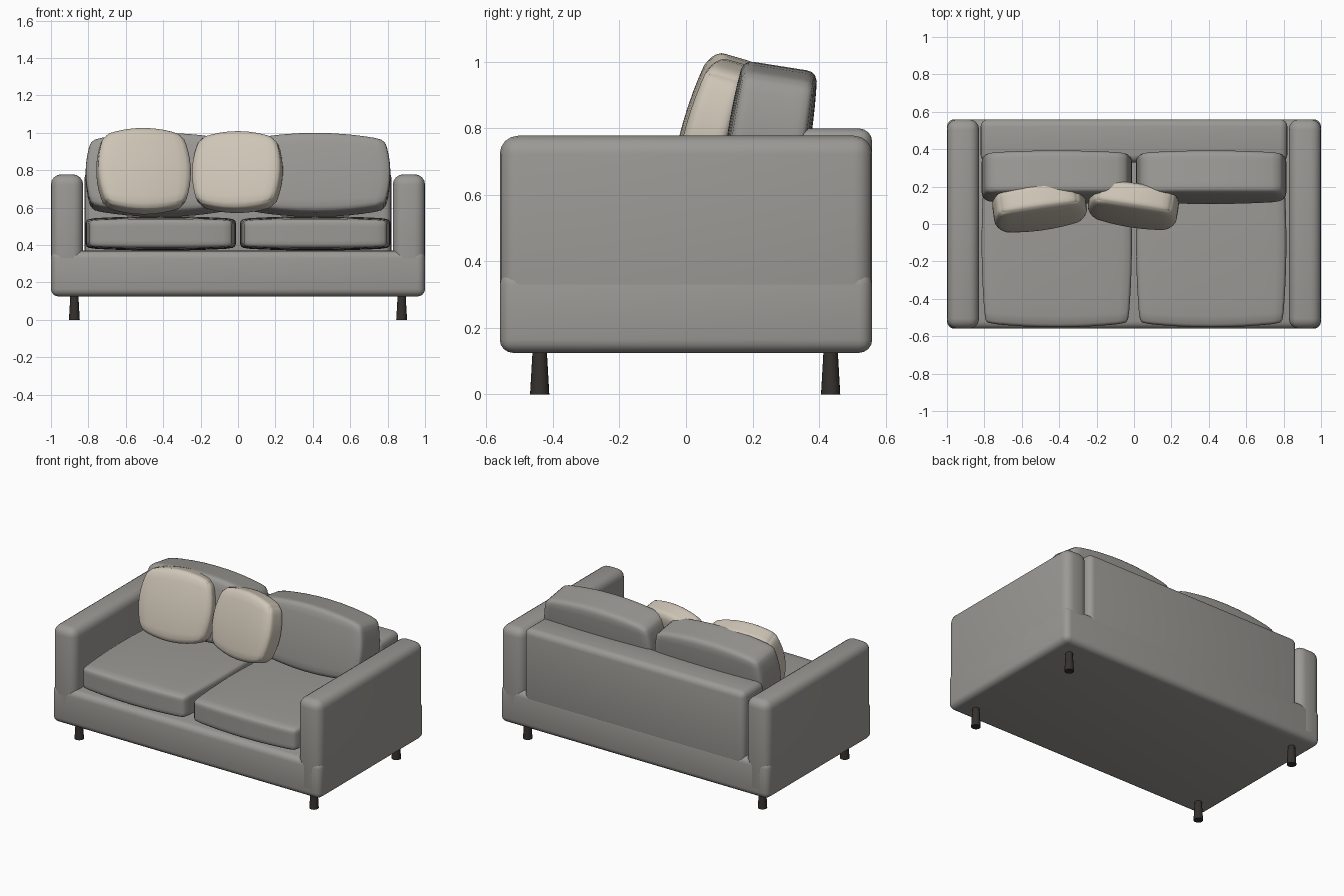
import bpy, bmesh
from math import sin, pi, radians
from mathutils import Vector

if "Cube" in bpy.data.objects:
    bpy.data.objects.remove(bpy.data.objects["Cube"])


def material(name, rgb):
    m = bpy.data.materials.new(name)
    m.diffuse_color = (*rgb, 1)
    m.use_nodes = True
    m.node_tree.nodes["Principled BSDF"].inputs["Base Color"].default_value = m.diffuse_color
    return m


FABRIC = material("grey_fabric", (0.33, 0.32, 0.30))
BEIGE = material("beige_fabric", (0.62, 0.56, 0.47))
DARK = material("dark_wood", (0.035, 0.03, 0.027))


def finish(bm, name, mat, angle=40):
    me = bpy.data.meshes.new(name)
    bm.to_mesh(me)
    bm.free()
    me.materials.append(mat)
    ob = bpy.data.objects.new(name, me)
    bpy.context.collection.objects.link(ob)
    bpy.ops.object.select_all(action='DESELECT')
    ob.select_set(True)
    bpy.context.view_layer.objects.active = ob
    bpy.ops.object.shade_smooth_by_angle(angle=radians(angle))
    return ob


def rounded_box(name, lo, hi, radius):
    lo, hi = Vector(lo), Vector(hi)
    bm = bmesh.new()
    bmesh.ops.create_cube(bm, size=1)
    for v in bm.verts:
        v.co = (lo + hi) / 2 + v.co * (hi - lo)
    bmesh.ops.bevel(bm, geom=bm.edges[:], offset=radius, segments=4,
                    profile=0.5, affect='EDGES')
    return finish(bm, name, FABRIC)


def cushion(name, centre, half, pinch, radius, mat, tilt=0, yaw=0):
    """Puffed box: each face bulges, so edges and corners are drawn in."""
    bm = bmesh.new()
    bmesh.ops.create_cube(bm, size=2)
    bmesh.ops.subdivide_edges(bm, edges=bm.edges[:], cuts=11, use_grid_fill=True)
    for v in bm.verts:
        p = Vector([sin(c * pi / 2) for c in v.co])
        q = Vector([p[i] * half[i] for i in range(3)])
        inner = Vector([max(-half[i] + radius, min(half[i] - radius, q[i])) for i in range(3)])
        d = q - inner
        if d.length > 1e-6:
            q = inner + d.normalized() * min(radius, d.length)
        for i in range(3):
            j, k = (i + 1) % 3, (i + 2) % 3
            a = p[j] ** 2 if half[j] > 0.15 else 0
            b = p[k] ** 2 if half[k] > 0.15 else 0
            q[i] *= 1 - pinch[i] * (a + b - a * b * 0.5)
        v.co = q
    ob = finish(bm, name, mat)
    ob.location = centre
    ob.rotation_euler = (radians(tilt), 0, radians(yaw))
    return ob


# Frame
rounded_box("base", (-1, -0.56, 0.125), (1, 0.56, 0.37), 0.04)
rounded_box("backrest", (-0.82, 0.33, 0.30), (0.82, 0.56, 0.80), 0.04)

for s, side in ((-1, "left"), (1, "right")):
    xs = sorted((s * 0.828, s * 1.0))
    rounded_box(side + "_arm", (xs[0], -0.56, 0.13), (xs[1], 0.56, 0.778), 0.055)

    # Seat and back cushions
    cushion(side + "_seat_cushion", (s * 0.413, -0.10, 0.462), (0.402, 0.452, 0.092),
            (0.05, 0.05, 0.14), 0.03, FABRIC)
    cushion(side + "_back_cushion", (s * 0.413, 0.25, 0.775), (0.402, 0.125, 0.215),
            (0.08, 0.10, 0.17), 0.03, FABRIC, tilt=-9)

    # Tapered legs
    for y, end in ((-0.44, "front"), (0.435, "back")):
        bm = bmesh.new()
        bmesh.ops.create_cone(bm, cap_ends=True, segments=20, radius1=0.029,
                              radius2=0.021, depth=0.14)
        leg = finish(bm, f"{end}_{side}_leg", DARK)
        leg.location = (s * 0.875, y, 0.07)

# Throw pillows
cushion("left_throw_pillow", (-0.505, 0.09, 0.795), (0.25, 0.088, 0.228),
        (0.15, 0.22, 0.17), 0.035, BEIGE, tilt=-16, yaw=8)
cushion("right_throw_pillow", (-0.003, 0.10, 0.79), (0.24, 0.085, 0.216),
        (0.15, 0.22, 0.17), 0.035, BEIGE, tilt=-16, yaw=-9)
